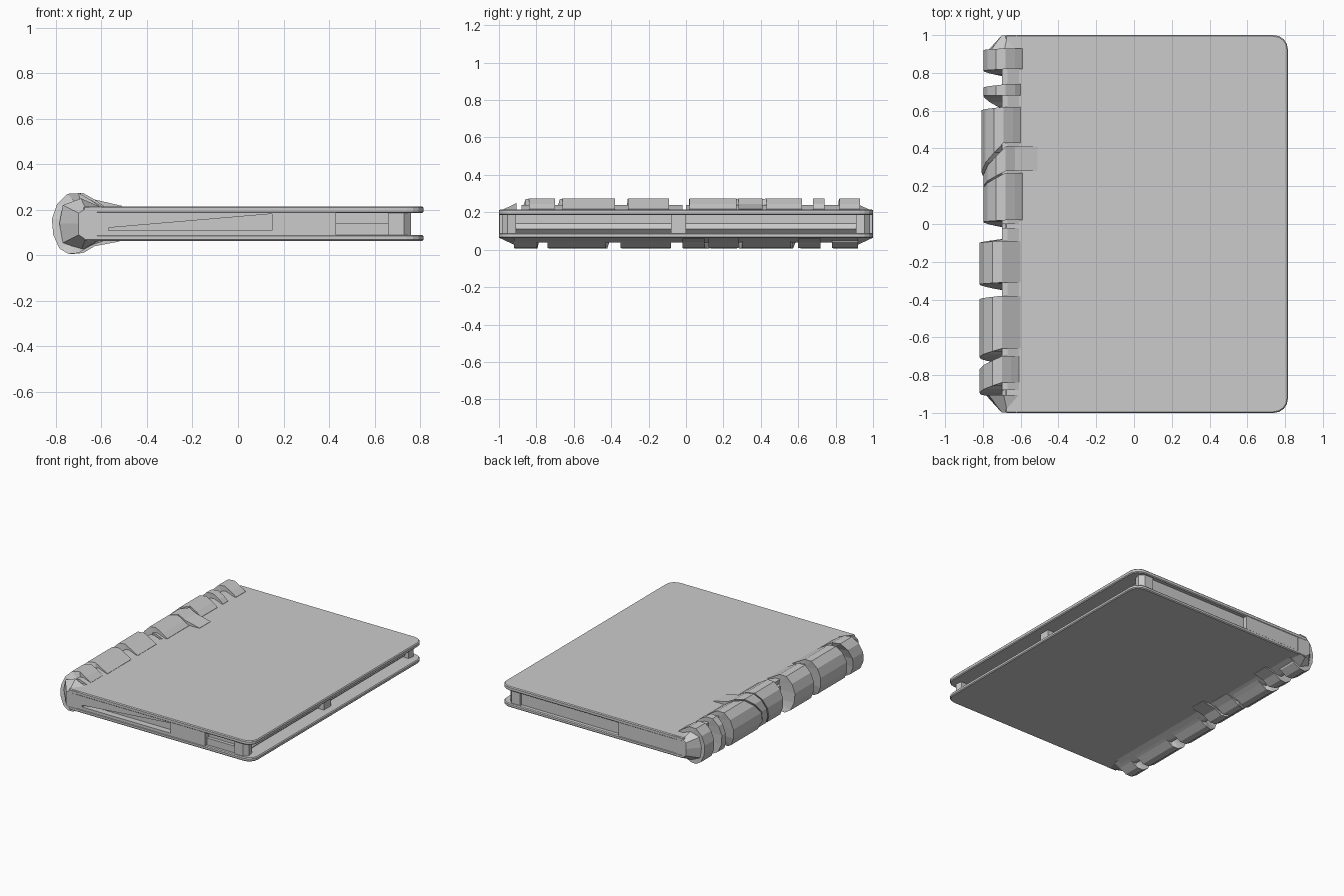
import bpy, math

if "Cube" in bpy.data.objects:
    bpy.data.objects.remove(bpy.data.objects["Cube"])


def make(name, verts, faces):
    me = bpy.data.meshes.new(name)
    me.from_pydata(verts, [], faces)
    me.update()
    ob = bpy.data.objects.new(name, me)
    bpy.context.collection.objects.link(ob)
    import bmesh
    bm = bmesh.new()
    bm.from_mesh(me)
    bmesh.ops.recalc_face_normals(bm, faces=bm.faces)
    bm.to_mesh(me)
    bm.free()
    return ob


def prism(name, pts, lo, hi, axis="z", bevel=0):
    """Extrude a 2D outline: axis z uses (x, y) points, axis y uses (x, z), axis x uses (y, z)."""
    place = {"z": lambda a, b, h: (a, b, h), "y": lambda a, b, h: (a, h, b), "x": lambda a, b, h: (h, a, b)}[axis]
    n = len(pts)
    verts = [place(a, b, h) for h in (lo, hi) for a, b in pts]
    faces = [list(range(n)), list(range(n, 2 * n))]
    faces += [[i, (i + 1) % n, n + (i + 1) % n, n + i] for i in range(n)]
    ob = make(name, verts, faces)
    if bevel:
        m = ob.modifiers.new("edge", "BEVEL")
        m.width, m.segments = bevel, 1
    return ob


def rect(a0, a1, b0, b1):
    return [(a0, b0), (a1, b0), (a1, b1), (a0, b1)]


# covers: plates with rounded fore-edge corners
R = 0.075
arc = [(0.815 - R + R * math.sin(t), 1 - R + R * math.cos(t))
       for t in [math.pi / 2 * i / 4 for i in range(5)]]
outline = [(-0.68, 1.0)] + arc + [(x, -y) for x, y in reversed(arc)] + [(-0.68, -1.0)]
prism("bottom_cover", outline, 0.063, 0.09, bevel=0.006)
prism("top_cover", outline, 0.185, 0.215, bevel=0.006)

# page block with shallow ridge toward the fore edge
prism("page_block", [(-0.66, 0.085), (0.70, 0.085), (0.725, 0.11), (0.70, 0.14),
                     (0.70, 0.19), (-0.66, 0.19)], -0.95, 0.95, "y")

# hinge body behind the spine wrap
prism("hinge_body", [(-0.60, 0.065), (-0.65, 0.065), (-0.70, 0.09), (-0.70, 0.185),
                     (-0.65, 0.212), (-0.60, 0.212)], -0.998, 0.998, "y")

# front edge wall: blocks around a long tapered slot and a short open slot
for i, (x0, x1) in enumerate([(-0.66, -0.57), (0.15, 0.43)]):
    prism(f"front_wall_{i}", rect(x0, x1, 0.075, 0.2), -0.997, -0.93, "y")
prism("front_slot_lower_lip", rect(-0.6, 0.17, 0.075, 0.108), -0.997, -0.93, "y")
prism("front_slot_upper_taper", [(-0.58, 0.12), (0.15, 0.182), (0.15, 0.2), (-0.58, 0.2)],
      -0.997, -0.93, "y")
prism("front_slot_step", rect(0.43, 0.72, 0.08, 0.14), -0.975, -0.93, "y")

# back edge wall: solid near the spine, shallow groove beyond
prism("back_wall", rect(-0.66, -0.15, 0.075, 0.2), 0.93, 0.997, "y")
prism("back_groove_floor", rect(-0.15, 0.72, 0.08, 0.19), 0.93, 0.968, "y")

# fore-edge corner posts and middle spacer
for s in (-1, 1):
    prism("corner_post", [(0.66, s * 0.91), (0.75, s * 0.91), (0.76, s * 0.955),
                          (0.73, s * 0.985), (0.66, s * 0.985)], 0.08, 0.195)
prism("fore_edge_spacer", rect(0.65, 0.755, -0.08, 0.0), 0.08, 0.195)

# spine wrap: broken strips sharing one rounded cross-section
SECTION = [(-0.65, 0.245), (-0.70, 0.273), (-0.75, 0.27), (-0.795, 0.225), (-0.818, 0.16),
           (-0.812, 0.09), (-0.785, 0.03), (-0.745, 0.006), (-0.70, 0.01), (-0.65, 0.04)]


def strip(i, top, side, bot, tip_top=-0.59, tip_bot=-0.59, dx=0.0):
    sec = [(tip_top, 0.217)] + [(x + dx, z) for x, z in SECTION] + [(tip_bot, 0.061)]
    n = len(sec)
    verts = []
    for k, (x, z) in enumerate(sec):
        t = min(1, max(0, (k - 2) / (n - 5)))
        a, b, f = (top, side, t * 2) if t < 0.5 else (side, bot, t * 2 - 1)
        y0, y1 = (a[j] + (b[j] - a[j]) * f for j in (0, 1))
        ix, iz = max(x, -0.69), min(0.208, max(0.07, z))
        verts += [(x, y0, z), (x, y1, z), (ix, y1, iz), (ix, y0, iz)]
    faces = [[0, 1, 2, 3], [4 * n - 4 + j for j in range(4)]]
    for k in range(n - 1):
        a, b = 4 * k, 4 * k + 4
        faces += [[a + j, a + (j + 1) % 4, b + (j + 1) % 4, b + j] for j in range(4)]
    make(f"spine_strip_{i}", verts, faces)


STRIPS = [
    ((0.82, 0.93), (0.81, 0.92), (0.78, 0.92), -0.59, -0.62, 0.02),
    ((0.68, 0.74), (0.68, 0.72), (0.60, 0.72), -0.60, -0.55, 0.02),
    ((0.43, 0.62), (0.25, 0.60), (0.30, 0.56), -0.60, -0.60, 0.01),
    ((0.28, 0.41), (0.19, 0.235), (0.12, 0.28), -0.51, -0.58, 0.02),
    ((0.02, 0.27), (0.01, 0.18), (-0.02, 0.10), -0.59, -0.52, 0.02),
    ((-0.31, -0.09), (-0.32, -0.10), (-0.35, -0.08), -0.60, -0.60, 0.0),
    ((-0.66, -0.38), (-0.71, -0.40), (-0.74, -0.43), -0.60, -0.60, 0.0),
    ((-0.84, -0.70), (-0.90, -0.78), (-0.92, -0.80), -0.61, -0.60, 0.0),
]
for i, (top, side, bot, tt, tb, dx) in enumerate(STRIPS):
    strip(i, top, side, bot, tt, tb, dx)

# thin slopes joining strips along the top and bottom hinge
for s, (y0, y1) in enumerate([(-0.88, -0.02), (0.0, 0.92)]):
    prism(f"top_hinge_slope_{s}", [(-0.60, 0.212), (-0.69, 0.2), (-0.70, 0.235), (-0.67, 0.238)],
          y0, y1, "y")
    prism(f"bottom_hinge_slope_{s}", [(-0.58, 0.066), (-0.68, 0.08), (-0.69, 0.04), (-0.66, 0.038)],
          y0, y1, "y")

# tapered spine ends closing toward the cover corners
for s in (-1, 1):
    big = [(-0.61, 0.215), (-0.69, 0.25), (-0.77, 0.22), (-0.785, 0.14), (-0.77, 0.055),
           (-0.69, 0.02), (-0.61, 0.062)]
    small = [(-0.62, 0.213), (-0.67, 0.205), (-0.70, 0.185), (-0.70, 0.14), (-0.70, 0.09),
             (-0.67, 0.07), (-0.62, 0.064)]
    n = len(big)
    verts = [(x, s * 0.905, z) for x, z in big] + [(x, s * 0.999, z) for x, z in small]
    make("spine_end", verts, [list(range(n)), list(range(n, 2 * n))] +
         [[i, (i + 1) % n, n + (i + 1) % n, n + i] for i in range(n)])
